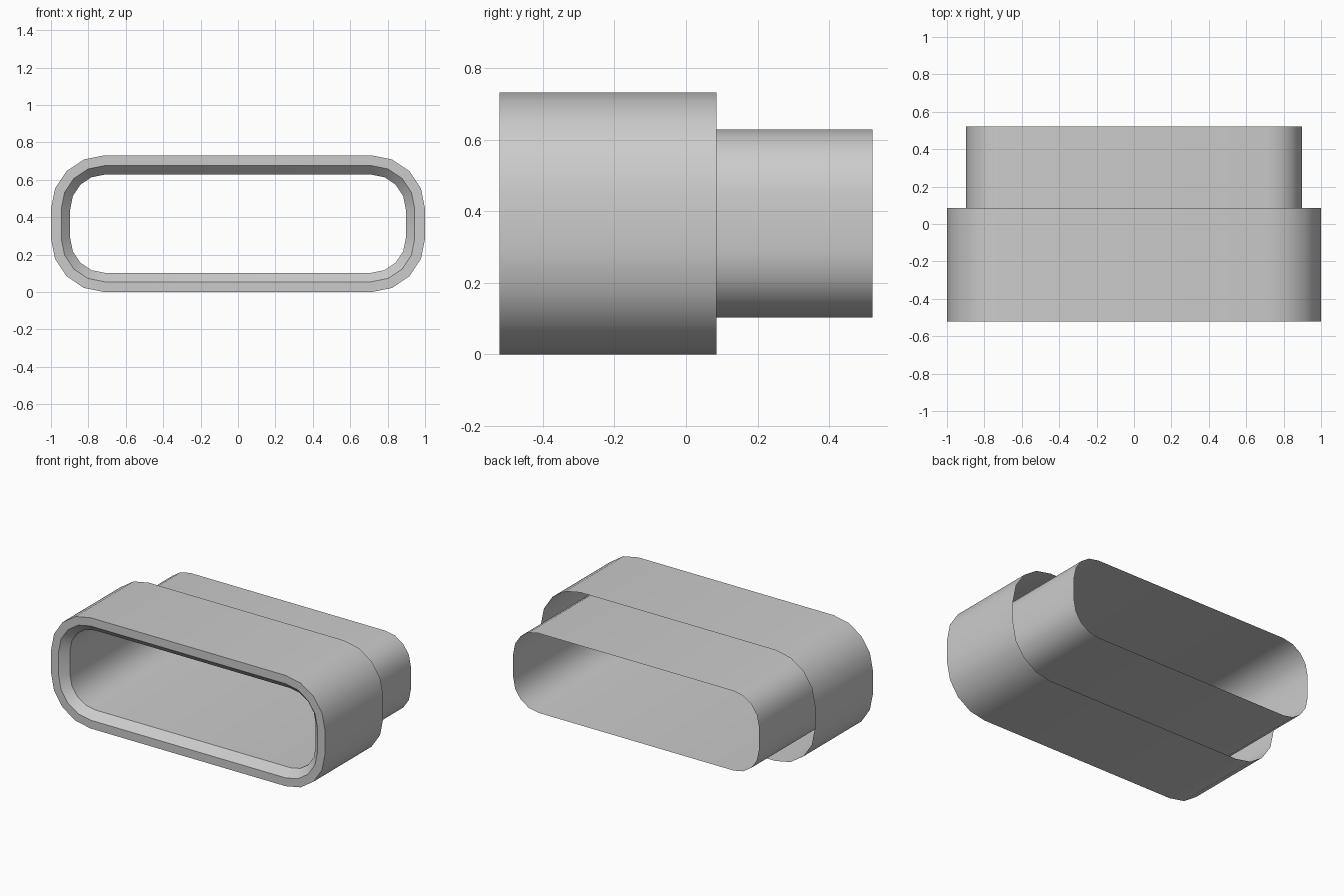
import bpy
import bmesh
from math import cos, sin, pi, radians

cube = bpy.data.objects.get("Cube")
if cube:
    bpy.data.objects.remove(cube, do_unlink=True)

# Shared corner centres: every loop is an offset of the same rounded slot
CORNER_X, CORNER_LOW, CORNER_HIGH = 0.713, 0.287, 0.444
CORNER_STEPS = 4

# Single-walled sheet: sleeve back, sleeve front, lip, chamfer, tube back (y, radius)
SECTIONS = [(0.085, 0.287), (-0.521, 0.287), (-0.521, 0.232),
            (-0.471, 0.184), (0.521, 0.184)]

grey = bpy.data.materials.new("plain_grey")
grey.use_nodes = True
colour = (0.6, 0.6, 0.6, 1)
grey.diffuse_color = colour
grey.node_tree.nodes["Principled BSDF"].inputs["Base Color"].default_value = colour


def slot_loop(bm, y, radius):
    """Rounded slot of vertices across the duct at depth y."""
    corners = [(1, CORNER_HIGH), (-1, CORNER_HIGH), (-1, CORNER_LOW), (1, CORNER_LOW)]
    loop = []
    for quarter, (side, z) in enumerate(corners):
        for step in range(CORNER_STEPS + 1):
            a = (quarter + step / CORNER_STEPS) * pi / 2
            loop.append(bm.verts.new((side * CORNER_X + radius * cos(a), y,
                                      z + radius * sin(a))))
    return loop


def build_sheet(name, sections):
    """Bridge consecutive slot loops into one open sheet."""
    bm = bmesh.new()
    loops = [slot_loop(bm, y, r) for y, r in sections]
    for a, b in zip(loops, loops[1:]):
        for i in range(len(a)):
            j = (i + 1) % len(a)
            bm.faces.new((a[i], a[j], b[j], b[i]))
    mesh = bpy.data.meshes.new(name)
    bm.normal_update()
    # Outer sleeve faces outward
    if bm.faces[:][0].normal.dot(bm.faces[:][0].calc_center_median()) < 0:
        bmesh.ops.reverse_faces(bm, faces=bm.faces[:])
    bm.to_mesh(mesh)
    bm.free()
    mesh.materials.append(grey)
    obj = bpy.data.objects.new(name, mesh)
    bpy.context.collection.objects.link(obj)
    return obj


# Sleeve, lip and inner tube
duct = build_sheet("stepped_duct", SECTIONS)
bpy.ops.object.select_all(action="DESELECT")
duct.select_set(True)
bpy.context.view_layer.objects.active = duct
bpy.ops.object.shade_smooth_by_angle(angle=radians(30))
